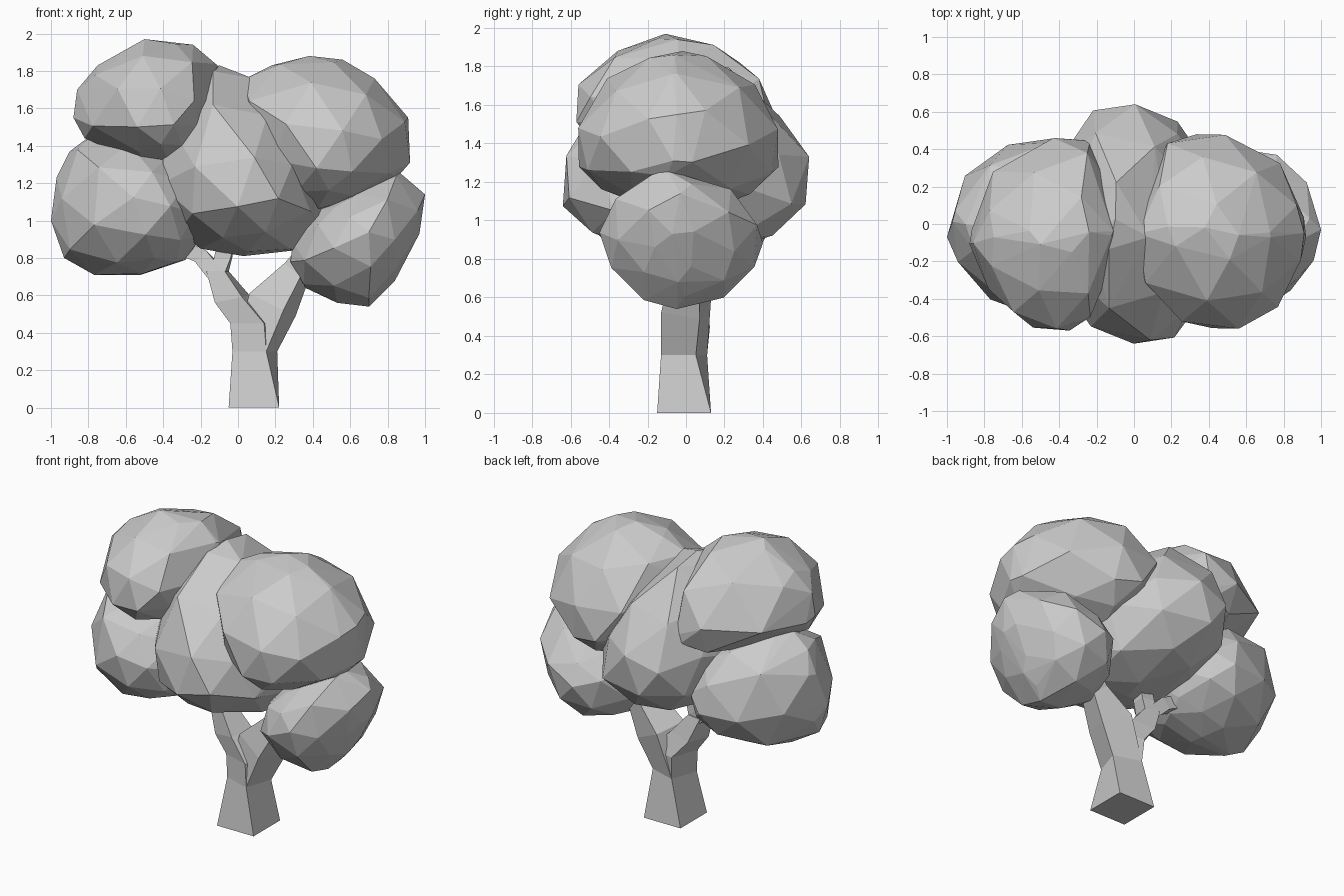
import bpy, bmesh, random
from math import radians, cos, sin, atan2, hypot
from mathutils import Matrix, Vector

if "Cube" in bpy.data.objects:
    bpy.data.objects.remove(bpy.data.objects["Cube"])

random.seed(4)


def finish(bm, name):
    bmesh.ops.recalc_face_normals(bm, faces=bm.faces)
    mesh = bpy.data.meshes.new(name)
    bm.to_mesh(mesh)
    bm.free()
    ob = bpy.data.objects.new(name, mesh)
    bpy.context.collection.objects.link(ob)
    return ob


def reach(outline, pole, ang):
    """Distance from pole to the outline polygon in direction ang."""
    dx, dz = cos(ang), sin(ang)
    for (x1, z1), (x2, z2) in zip(outline, outline[1:] + outline[:1]):
        ax, az, ex, ez = x1 - pole[0], z1 - pole[1], x2 - x1, z2 - z1
        det = dx * ez - dz * ex
        if abs(det) < 1e-9:
            continue
        t = (ax * ez - az * ex) / det
        s = (ax * dz - az * dx) / det
        if t > 0 and -1e-6 <= s <= 1 + 1e-6:
            return t
    return 0.3


def foliage(name, outline, front, back, y_lo, y_hi, spin):
    """Low-poly ball inflated from its front outline; front, back = x, z of its deepest points."""
    src = bmesh.new()
    bmesh.ops.create_icosphere(src, subdivisions=2, radius=1)
    own = Matrix.Rotation(radians(spin), 3, 'Z') @ Matrix.Rotation(radians(spin * 0.7), 3, 'X')
    pts = []
    for v in src.verts:
        p = own @ v.co
        pole = Vector(front).lerp(Vector(back), (p.y + 1) / 2)
        ang = atan2(p.z, p.x)
        r = hypot(p.x, p.z) * reach(outline, pole, ang)
        pts.append(Vector((pole.x + r * cos(ang), p.y, pole.y + r * sin(ang))))
    src.free()
    a, b = min(p.y for p in pts), max(p.y for p in pts)
    for p in pts:
        p.y = y_lo + (p.y - a) / (b - a) * (y_hi - y_lo)
    # the rim keeps the outline's own corners
    mid = (y_lo + y_hi) / 2
    pts += [Vector((x, mid + random.uniform(-0.08, 0.04), z)) for x, z in outline]
    bm = bmesh.new()
    for p in pts:
        bm.verts.new(p)
    res = bmesh.ops.convex_hull(bm, input=bm.verts[:])
    loose = [v for v in bm.verts if not v.link_faces]
    bmesh.ops.delete(bm, geom=loose, context='VERTS')
    return finish(bm, name)


def limb(name, rings):
    """Four-sided loft; ring = centre x, y, z, half width x, half depth y, twist, slope."""
    bm = bmesh.new()
    loops = []
    for cx, cy, cz, hx, hy, twist, slope in rings:
        c, s = cos(radians(twist)), sin(radians(twist))
        loop = []
        for u, w in ((-1, -1), (1, -1), (1, 1), (-1, 1)):
            x, y = u * hx, w * hy
            dx, dy = x * c - y * s, x * s + y * c
            loop.append(bm.verts.new((cx + dx, cy + dy, cz + dx * slope)))
        loops.append(loop)
    for a, b in zip(loops, loops[1:]):
        for i in range(4):
            j = (i + 1) % 4
            bm.faces.new((a[i], a[j], b[j], b[i]))
    bm.faces.new(loops[0][::-1])
    bm.faces.new(loops[-1])
    return finish(bm, name)


# Crown
foliage("crown_upper_left",
        [(-0.88, 1.55), (-0.82, 1.44), (-0.65, 1.38), (-0.50, 1.30), (-0.33, 1.33), (-0.20, 1.42),
         (-0.12, 1.60), (-0.11, 1.83), (-0.24, 1.94), (-0.50, 1.97), (-0.75, 1.83), (-0.86, 1.70)],
        (-0.41, 1.56), (-0.27, 1.44), -0.57, 0.46, 15)
foliage("crown_lower_left",
        [(-1.00, 1.00), (-0.93, 0.80), (-0.77, 0.71), (-0.52, 0.71), (-0.28, 0.79), (-0.17, 0.95),
         (-0.18, 1.15), (-0.28, 1.30), (-0.50, 1.43), (-0.78, 1.46), (-0.90, 1.37), (-0.97, 1.23)],
        (-0.50, 1.05), (-0.45, 1.03), -0.48, 0.46, 40)
foliage("crown_centre",
        [(-0.10, 1.83), (0.08, 1.76), (0.31, 1.48), (0.47, 1.20), (0.46, 1.00), (0.30, 0.84),
         (0.03, 0.81), (-0.20, 0.85), (-0.40, 1.00), (-0.48, 1.25), (-0.40, 1.50), (-0.25, 1.75)],
        (0.05, 1.16), (-0.06, 1.22), -0.64, 0.64, 70)
foliage("crown_upper_right",
        [(-0.03, 1.60), (0.02, 1.75), (0.18, 1.83), (0.38, 1.88), (0.56, 1.86), (0.73, 1.76),
         (0.91, 1.55), (0.92, 1.31), (0.85, 1.23), (0.66, 1.12), (0.38, 1.04), (0.14, 1.20)],
        (0.49, 1.36), (0.37, 1.34), -0.56, 0.48, 25)
foliage("crown_lower_right",
        [(0.86, 1.26), (1.00, 1.14), (0.97, 0.93), (0.84, 0.68), (0.70, 0.54), (0.53, 0.56),
         (0.36, 0.64), (0.28, 0.78), (0.30, 0.93), (0.42, 1.05), (0.62, 1.17)],
        (0.65, 0.93), (0.61, 0.89), -0.45, 0.40, 55)

# Trunk running into the right branch, twisted at the waist
limb("trunk", [(0.085, -0.01, 0, 0.135, 0.14, 0, 0),
               (0.09, -0.01, 0.30, 0.095, 0.095, -18, 0),
               (0.185, 0.0, 0.55, 0.095, 0.105, -18, -0.5),
               (0.31, 0.0, 0.72, 0.045, 0.08, -14, -0.8),
               (0.45, 0.0, 0.90, 0.05, 0.06, 0, -0.8)])

# Left branch and its two twigs
limb("left_branch", [(0.09, -0.01, 0.30, 0.095, 0.095, -18, 0),
                     (0.08, 0.0, 0.45, 0.095, 0.10, -18, 0),
                     (-0.03, 0.0, 0.58, 0.075, 0.085, -14, 0.2),
                     (-0.11, 0.0, 0.73, 0.05, 0.06, -10, 0)])
limb("left_twig", [(-0.11, 0.0, 0.71, 0.045, 0.055, -10, 0.3),
                   (-0.20, 0.02, 0.81, 0.03, 0.045, 0, 1),
                   (-0.36, 0.03, 0.88, 0.03, 0.04, 0, 1)])
limb("middle_twig", [(-0.11, 0.0, 0.72, 0.05, 0.055, -10, 0),
                     (-0.08, 0.0, 0.80, 0.045, 0.045, -5, 0),
                     (-0.05, 0.0, 0.95, 0.045, 0.04, 0, 0)])
